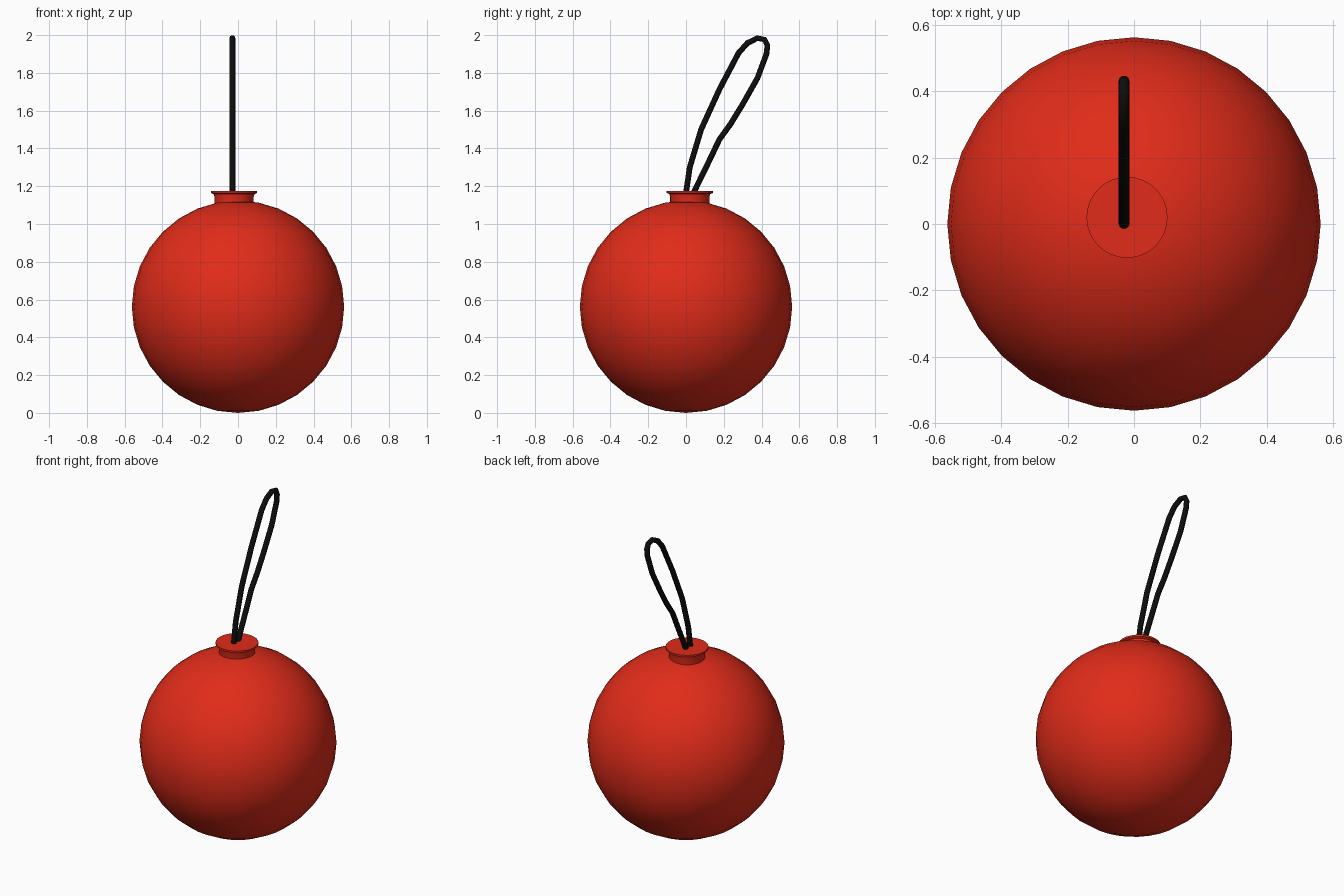
import bpy, bmesh, math

if "Cube" in bpy.data.objects:
    bpy.data.objects.remove(bpy.data.objects["Cube"])

def material(name, color):
    m = bpy.data.materials.new(name)
    m.diffuse_color = color
    m.use_nodes = True
    m.node_tree.nodes["Principled BSDF"].inputs["Base Color"].default_value = m.diffuse_color
    return m

red = material("red", (0.75, 0.025, 0.01, 1))
black = material("black", (0.004, 0.004, 0.004, 1))

# Round bauble body
R = 0.562
bpy.ops.mesh.primitive_uv_sphere_add(segments=32, ring_count=16, radius=R, location=(0, 0, R))
body = bpy.context.object
body.name = "bauble_body"
body.data.materials.append(red)
bpy.ops.object.shade_smooth()

# Off-centre cap: neck with a thin flared rim
profile = [(0.104, 1.08), (0.104, 1.145), (0.108, 1.158), (0.122, 1.164), (0.122, 1.175)]
N = 32
bm = bmesh.new()
rings = [[bm.verts.new((r * math.cos(2 * math.pi * i / N), r * math.sin(2 * math.pi * i / N), z))
          for i in range(N)] for r, z in profile]
for a, b in zip(rings, rings[1:]):
    for i in range(N):
        j = (i + 1) % N
        bm.faces.new((a[i], a[j], b[j], b[i]))
bm.faces.new(rings[-1])
bm.faces.new(rings[0][::-1])
mesh = bpy.data.meshes.new("cap")
bm.to_mesh(mesh)
bm.free()
cap = bpy.data.objects.new("cap", mesh)
cap.location = (-0.021, 0.02, 0)
bpy.context.collection.objects.link(cap)
mesh.materials.append(red)
bpy.context.view_layer.objects.active = cap
bpy.ops.object.select_all(action='DESELECT')
cap.select_set(True)
bpy.ops.object.shade_smooth_by_angle(angle=math.radians(40))

# Hanging cord: a leaning loop in the y-z plane
path = [(0, 1.165), (0.02, 1.30), (0.08, 1.50), (0.177, 1.713), (0.278, 1.905), (0.325, 1.958),
        (0.378, 1.984), (0.417, 1.976), (0.431, 1.945), (0.426, 1.90), (0.378, 1.772),
        (0.30, 1.634), (0.235, 1.528), (0.177, 1.448), (0.114, 1.316), (0.04, 1.165)]
cu = bpy.data.curves.new("hanging_cord", 'CURVE')
cu.dimensions = '3D'
cu.bevel_depth = 0.016
cu.bevel_resolution = 3
cu.use_fill_caps = True
s = cu.splines.new('POLY')
s.points.add(len(path) - 1)
for p, (y, z) in zip(s.points, path):
    p.co = (-0.03, y, z, 1)
s.use_smooth = True
cord = bpy.data.objects.new("hanging_cord", cu)
bpy.context.collection.objects.link(cord)
cu.materials.append(black)
